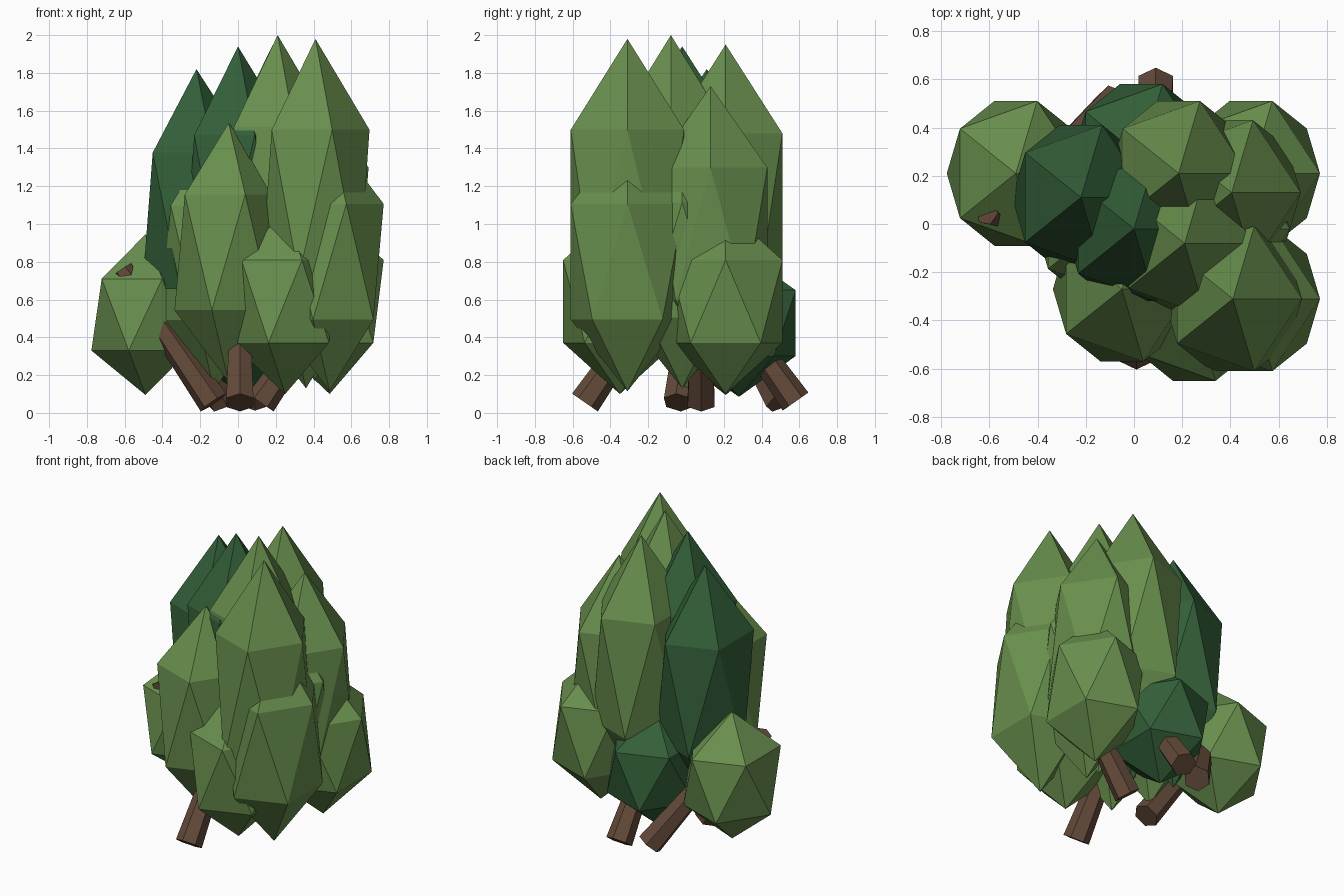
import bpy
from mathutils import Vector

if "Cube" in bpy.data.objects:
    bpy.data.objects.remove(bpy.data.objects["Cube"])


def material(name, rgb):
    m = bpy.data.materials.new(name)
    m.diffuse_color = (*rgb, 1)
    m.use_nodes = True
    m.node_tree.nodes["Principled BSDF"].inputs["Base Color"].default_value = m.diffuse_color
    return m


light = material("light leaf green", (0.14, 0.275, 0.075))
dark = material("dark leaf green", (0.033, 0.115, 0.04))
bark = material("bark brown", (0.125, 0.068, 0.042))


# Leaf clump: a stretched 20-sided ball
def clump(name, x, y, z, half_height, mat):
    bpy.ops.mesh.primitive_ico_sphere_add(subdivisions=1, radius=1, location=(x, y, z))
    ob = bpy.context.object
    ob.name = name
    ob.scale = (0.32, 0.353, half_height)
    ob.data.materials.append(mat)


# Stem: a tapered six-sided pole from foot to tip
def stem(name, foot, tip):
    a, b = Vector(foot), Vector(tip)
    d = b - a
    bpy.ops.mesh.primitive_cone_add(vertices=6, radius1=0.083, radius2=0.055,
                                    depth=d.length, location=(a + b) / 2)
    ob = bpy.context.object
    ob.name = name
    ob.rotation_euler = d.to_track_quat('Z', 'Y').to_euler()
    ob.data.materials.append(bark)


# Tall crown clumps
clump("tall_clump_left", -0.22, 0.11, 1.02, 0.80, dark)
clump("tall_clump_mid", 0.0, -0.02, 1.09, 0.85, dark)
clump("tall_clump_centre", 0.21, -0.08, 1.12, 0.88, light)
clump("tall_clump_front_right", 0.41, -0.31, 1.11, 0.87, light)
clump("tall_clump_back", 0.185, 0.21, 1.10, 0.85, light)
clump("tall_clump_right", 0.405, 0.13, 0.95, 0.78, light)

# Middle clumps
clump("middle_clump_front", -0.05, -0.27, 0.85, 0.685, light)
clump("middle_clump_right", 0.485, -0.31, 0.80, 0.685, light)
clump("middle_clump_left", -0.125, 0.0, 0.795, 0.68, light)
clump("middle_clump_inner", 0.36, -0.02, 0.81, 0.68, light)

# Low clumps
clump("low_clump_front", 0.25, -0.35, 0.59, 0.49, light)
clump("low_clump_right", 0.485, 0.21, 0.59, 0.49, light)
clump("low_clump_left", -0.49, 0.21, 0.52, 0.425, light)
clump("low_clump_back", 0.03, 0.28, 0.475, 0.39, dark)

# Stems
stem("stem_front", (0.01, -0.535, 0.055), (0.01, -0.13, 0.64))
stem("stem_left", (-0.13, -0.04, 0.055), (-0.61, 0.05, 0.76))
stem("stem_right", (0.12, 0.08, 0.055), (0.50, 0.08, 0.60))
stem("stem_back", (0.09, 0.58, 0.06), (0.09, 0.20, 0.60))
stem("stem_back_left", (-0.08, 0.50, 0.06), (-0.38, 0.22, 0.55))
